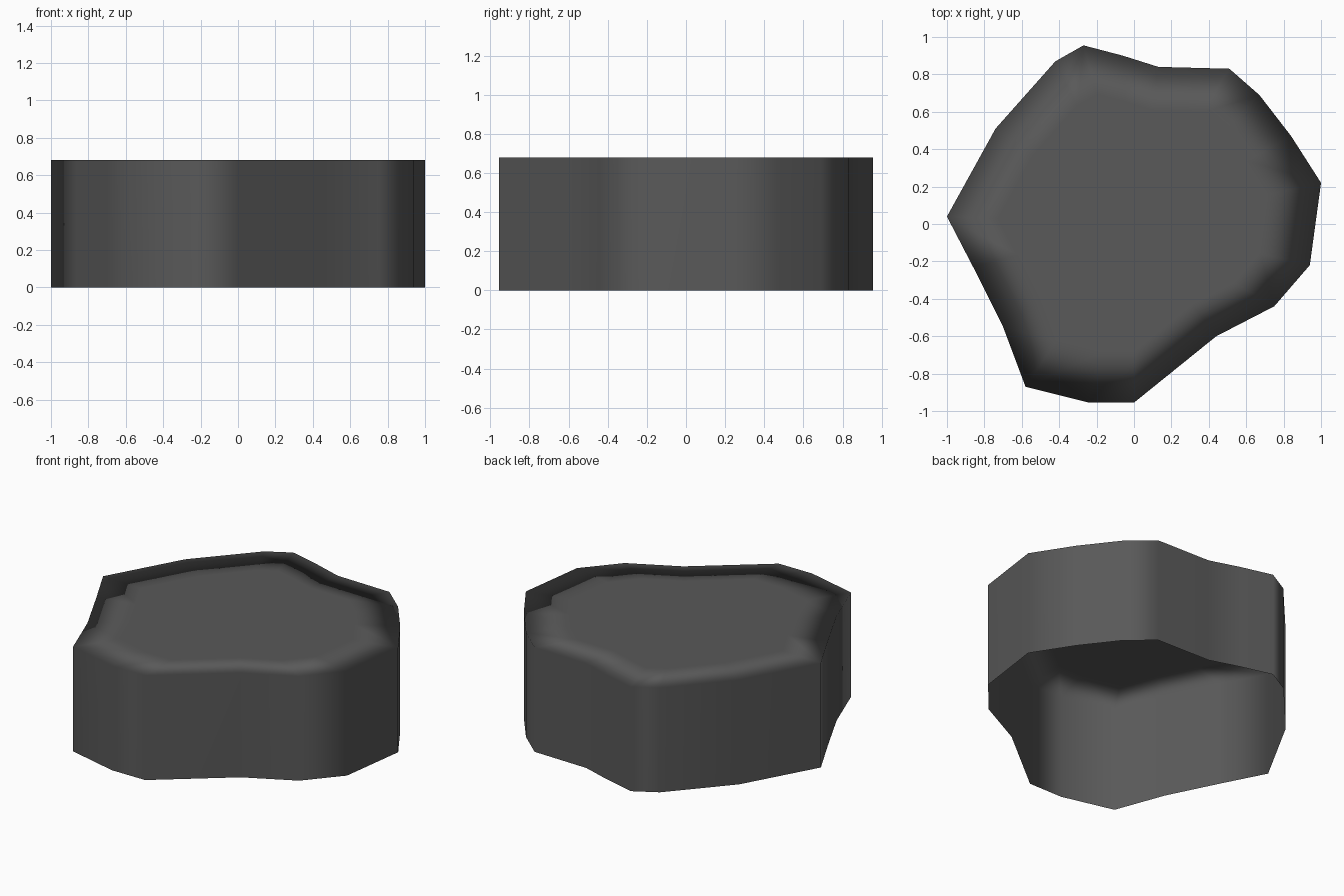
import bpy
import bmesh

default_cube = bpy.data.objects.get("Cube")
if default_cube:
    bpy.data.objects.remove(default_cube, do_unlink=True)

HEIGHT = 0.68
INNER = 0.72  # size of the flat middle of the top

# Irregular outline of the slab, counter-clockwise
OUTLINE = [
    (-1.0, 0.04), (-0.86, -0.23), (-0.7, -0.55), (-0.58, -0.87),
    (-0.24, -0.955), (0.0, -0.955), (0.44, -0.6), (0.75, -0.44),
    (0.94, -0.22), (1.0, 0.22), (0.84, 0.47), (0.67, 0.69),
    (0.51, 0.83), (0.13, 0.84), (-0.06, 0.9), (-0.27, 0.955),
    (-0.42, 0.87), (-0.74, 0.51),
]


def flat_material(name, color):
    mat = bpy.data.materials.new(name)
    mat.use_nodes = True
    mat.diffuse_color = color
    bsdf = mat.node_tree.nodes["Principled BSDF"]
    bsdf.inputs["Base Color"].default_value = color
    bsdf.inputs["Roughness"].default_value = 0.9
    return mat


def ring(bm, scale, z):
    return [bm.verts.new((x * scale, y * scale, z)) for x, y in OUTLINE]


def bridge(bm, lower, upper):
    count = len(lower)
    for i in range(count):
        j = (i + 1) % count
        bm.faces.new((lower[i], lower[j], upper[j], upper[i]))


# Hollow shell, open underneath: wall, top border and top middle
bm = bmesh.new()
rings = [ring(bm, 1, 0), ring(bm, 1, HEIGHT), ring(bm, INNER, HEIGHT)]
for lower, upper in zip(rings, rings[1:]):
    bridge(bm, lower, upper)
bm.faces.new(rings[-1])
for face in bm.faces:
    face.smooth = True

mesh = bpy.data.meshes.new("stone_slab")
bm.to_mesh(mesh)
bm.free()
slab = bpy.data.objects.new("stone_slab", mesh)
bpy.context.collection.objects.link(slab)
mesh.materials.append(flat_material("dark_grey_stone", (0.1, 0.1, 0.1, 1)))

# Soft shading over the rim, led by the large walls
weighted = slab.modifiers.new("soft_rim", "WEIGHTED_NORMAL")
weighted.mode = "FACE_AREA"
weighted.weight = 80
weighted.keep_sharp = False
